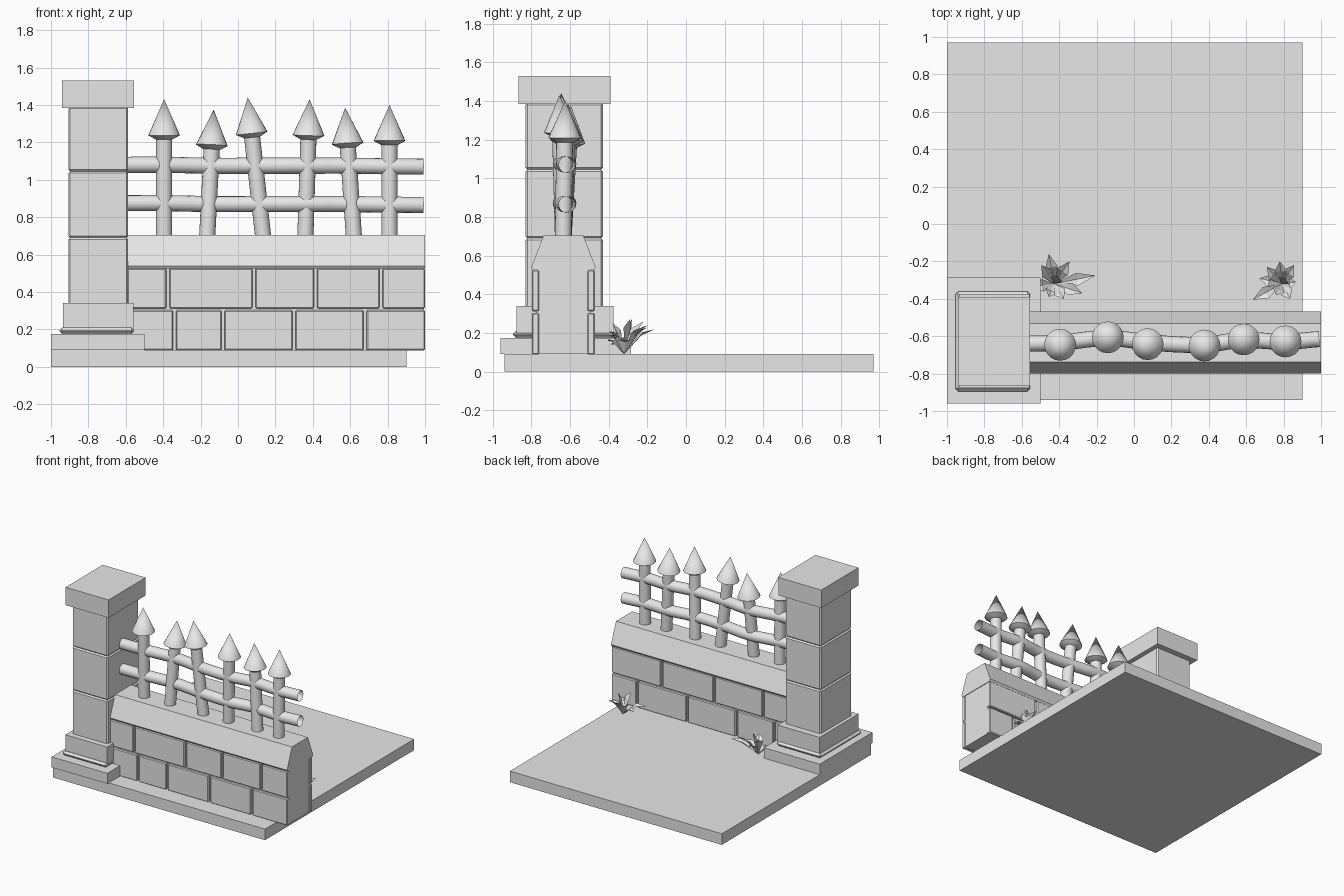
import bpy, bmesh, math
from mathutils import Vector

if "Cube" in bpy.data.objects:
    bpy.data.objects.remove(bpy.data.objects["Cube"], do_unlink=True)

stone = bpy.data.materials.new("pale grey")
stone.use_nodes = True
GREY = (0.8, 0.8, 0.8, 1)
stone.diffuse_color = GREY
stone.node_tree.nodes["Principled BSDF"].inputs["Base Color"].default_value = GREY


def make(name, bm, smooth=False):
    bmesh.ops.recalc_face_normals(bm, faces=bm.faces)
    mesh = bpy.data.meshes.new(name)
    bm.to_mesh(mesh)
    bm.free()
    mesh.materials.append(stone)
    obj = bpy.data.objects.new(name, mesh)
    bpy.context.collection.objects.link(obj)
    if smooth:
        bpy.ops.object.select_all(action='DESELECT')
        obj.select_set(True)
        bpy.context.view_layer.objects.active = obj
        bpy.ops.object.shade_smooth_by_angle(angle=math.radians(35))
    return obj


def box(name, x, y, z, bevel=0):
    bm = bmesh.new()
    bmesh.ops.create_cube(bm, size=1)
    for v in bm.verts:
        v.co = [lo + (c + 0.5) * (hi - lo) for c, (lo, hi) in zip(v.co, (x, y, z))]
    obj = make(name, bm)
    if bevel:
        mod = obj.modifiers.new("worn edges", 'BEVEL')
        mod.width = bevel
        mod.segments = 1
    return obj


# Ground slab
box("ground_slab", (-1, 0.9), (-0.94, 0.97), (0, 0.09))

# Pillar: stepped foot, three blocks over a core, cap
box("pillar_foot", (-1, -0.5), (-0.96, -0.285), (0.09, 0.175))
box("pillar_step", (-0.955, -0.555), (-0.895, -0.36), (0.175, 0.21), 0.015)
box("pillar_plinth", (-0.935, -0.56), (-0.876, -0.375), (0.2, 0.34))
box("pillar_core", (-0.89, -0.6), (-0.815, -0.445), (0.3, 1.4))
for i, (low, high) in enumerate(((0.33, 0.69), (0.69, 1.045), (1.045, 1.39))):
    box(f"pillar_block_{i + 1}", (-0.907, -0.587), (-0.83, -0.43), (low, high), 0.01)
box("pillar_cap", (-0.94, -0.555), (-0.866, -0.39), (1.385, 1.53))

# Wall: core, coping with sloped sides, two courses of blocks on each face
box("wall_core", (-0.6, 0.995), (-0.775, -0.495), (0.09, 0.54))
bm = bmesh.new()
profile = [(-0.79, 0.525), (-0.8, 0.54), (-0.737, 0.705), (-0.532, 0.705),
           (-0.467, 0.54), (-0.477, 0.525)]
face = bm.faces.new([bm.verts.new((-0.6, y, z)) for y, z in profile])
end = bmesh.ops.extrude_face_region(bm, geom=[face])
bmesh.ops.translate(bm, vec=(1.6, 0, 0),
                    verts=[g for g in end["geom"] if isinstance(g, bmesh.types.BMVert)])
make("wall_coping", bm)

LOWER, UPPER = (0.088, 0.303), (0.312, 0.526)
FRONT, BACK = (-0.797, -0.76), (-0.51, -0.472)
courses = [
    ("front_lower", FRONT, LOWER, (-0.6, -0.34, -0.08, 0.3, 0.68, 1.0)),
    ("front_upper", FRONT, UPPER, (-0.6, -0.375, 0.085, 0.415, 0.765, 1.0)),
    ("back_lower", BACK, LOWER, (-0.6, -0.46, -0.12, 0.32, 0.77, 1.0)),
    ("back_upper", BACK, UPPER, (-0.6, -0.36, 0.08, 0.55, 1.0)),
]
for name, depth, height, joints in courses:
    for i, (a, b) in enumerate(zip(joints, joints[1:])):
        right = b if b == 1.0 else b - 0.008
        box(f"{name}_block_{i + 1}", (a + 0.008, right), depth, height, 0.006)


# Rails: open, slightly wavy tubes
def rail(name, z, path):
    curve = bpy.data.curves.new(name, 'CURVE')
    curve.dimensions = '3D'
    curve.bevel_depth = 0.043
    curve.bevel_resolution = 6
    curve.resolution_u = 4
    spline = curve.splines.new('BEZIER')
    spline.bezier_points.add(len(path) - 1)
    for point, (x, y, dz) in zip(spline.bezier_points, path):
        point.co = (x, y, z + dz)
        point.handle_left_type = point.handle_right_type = 'AUTO'
    curve.materials.append(stone)
    bpy.context.collection.objects.link(bpy.data.objects.new(name, curve))


wave = [(-0.6, -0.64, 0.005), (-0.4, -0.635, 0.005), (-0.14, -0.61, 0), (0.1, -0.635, 0),
        (0.38, -0.645, 0), (0.58, -0.62, 0), (0.8, -0.63, -0.003), (0.99, -0.615, -0.005)]
rail("lower_rail", 0.87, wave)
rail("upper_rail", 1.075, wave)


# Pickets: leaning posts topped by a spike with a shallow conical underside
def picket(index, foot, tip, sides=20):
    foot, tip = Vector(foot), Vector(tip)
    axis = tip - foot
    length = axis.length
    turn = Vector((0, 0, 1)).rotation_difference(axis)
    for name, rings in (
            ("post", [(0, 0.043), (length - 0.2, 0.043)]),
            ("spike", [(length - 0.222, 0.03), (length - 0.192, 0.085), (length, 0)])):
        bm = bmesh.new()
        loops = []
        for h, r in rings:
            count = sides if r else 1
            loops.append([bm.verts.new(foot + turn @ Vector((
                r * math.cos(math.tau * k / sides), r * math.sin(math.tau * k / sides), h)))
                for k in range(count)])
        bm.faces.new(loops[0])
        for lo, hi in zip(loops, loops[1:]):
            for k in range(sides):
                n = (k + 1) % sides
                top = [hi[n], hi[k]] if len(hi) > 1 else [hi[0]]
                bm.faces.new([lo[k], lo[n]] + top)
        make(f"{name}_{index}", bm, smooth=True)


pickets = [((-0.395, -0.635), (-0.395, -0.65, 1.43)),
           ((-0.165, -0.635), (-0.13, -0.595, 1.375)),
           ((0.135, -0.635), (0.052, -0.645, 1.44)),
           ((0.36, -0.635), (0.383, -0.655, 1.43)),
           ((0.62, -0.635), (0.573, -0.61, 1.385)),
           ((0.81, -0.635), (0.81, -0.625, 1.4))]
for i, ((x, y), tip) in enumerate(pickets):
    picket(i + 1, (x, y, 0.69), tip)


# Plants: rosettes of folded, arching leaves given by their tip offsets
def plant(name, centre, tips):
    bm = bmesh.new()
    root = Vector(centre)
    for tip in tips:
        tip = Vector(tip)
        side = tip.cross(Vector((0, 0, 1))).normalized() * 0.034
        mid = tip * 0.55 + Vector((0, 0, 0.025))
        edge = mid + Vector((0, 0, 0.014))
        a, m, t, l, r = [bm.verts.new(root + p) for p in
                         (Vector(), mid, tip, edge - side, edge + side)]
        bm.faces.new((a, m, l))
        bm.faces.new((l, m, t))
        bm.faces.new((a, r, m))
        bm.faces.new((r, t, m))
    make(name, bm)


plant("plant_right", (-0.425, -0.32, 0.09),
      [(-0.03, 0.16, 0.13), (0.08, 0.12, 0.15), (0.22, 0.045, 0.085), (0.15, -0.05, 0.06),
       (0.05, -0.08, 0.12), (-0.03, -0.07, 0.05), (-0.115, -0.015, 0.06),
       (-0.07, 0.1, 0.17), (0.02, 0.04, 0.18)])
plant("plant_left", (0.79, -0.32, 0.09),
      [(-0.01, 0.12, 0.14), (0.065, 0.1, 0.13), (0.075, 0.01, 0.07), (0.045, -0.08, 0.1),
       (-0.03, -0.06, 0.16), (-0.155, -0.085, 0.07), (-0.12, 0.03, 0.06),
       (-0.08, 0.09, 0.12), (0.02, 0.03, 0.18)])
